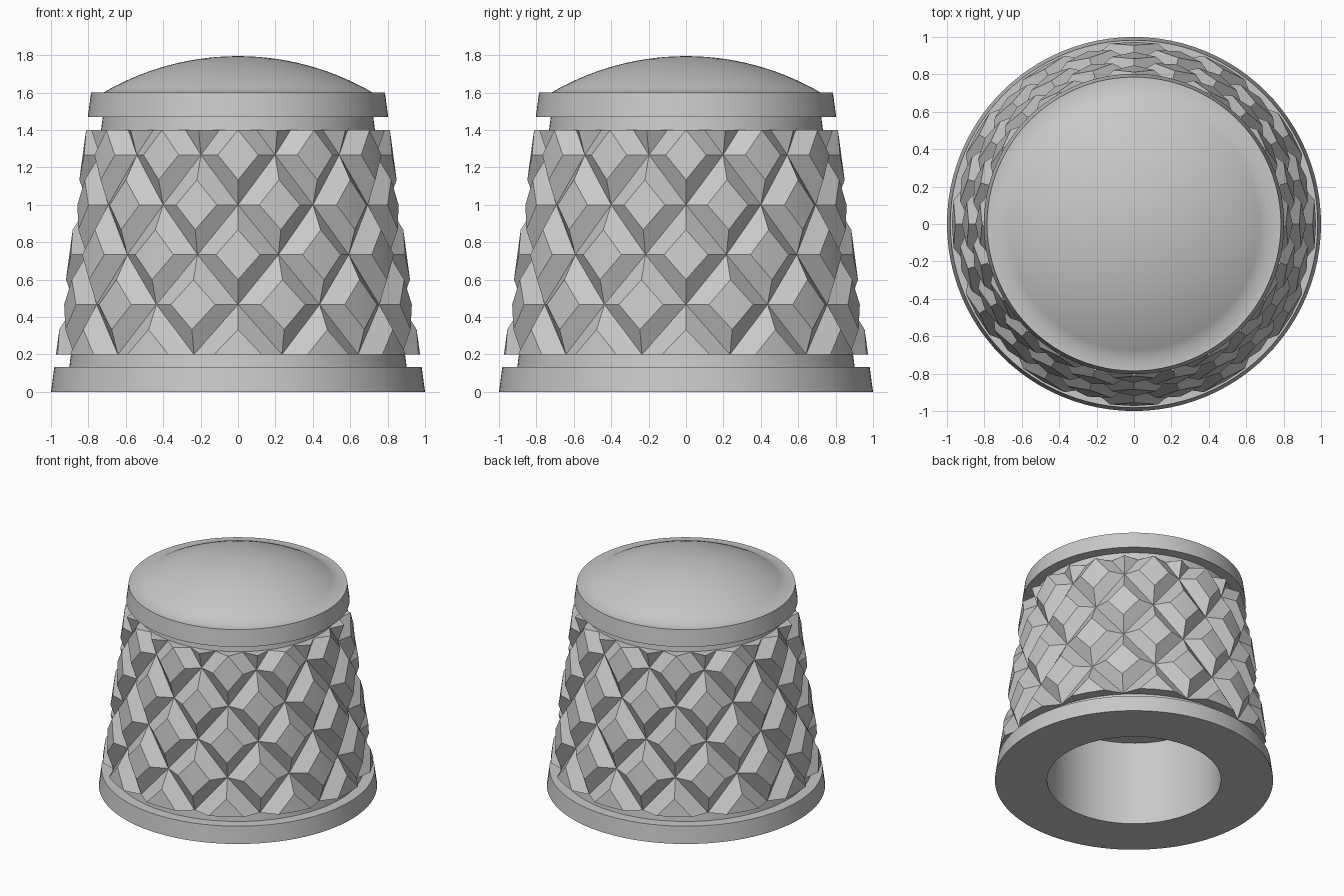
import bpy, bmesh, math
from mathutils import Vector

cube = bpy.data.objects.get("Cube")
if cube:
    bpy.data.objects.remove(cube, do_unlink=True)

grey = bpy.data.materials.new("plain grey")
grey.use_nodes = True
colour = (0.58, 0.58, 0.58, 1)
grey.diffuse_color = colour
grey.node_tree.nodes["Principled BSDF"].inputs["Base Color"].default_value = colour


def finish(bm, name, angle):
    bmesh.ops.recalc_face_normals(bm, faces=bm.faces)
    mesh = bpy.data.meshes.new(name)
    bm.to_mesh(mesh)
    bm.free()
    mesh.materials.append(grey)
    obj = bpy.data.objects.new(name, mesh)
    bpy.context.collection.objects.link(obj)
    bpy.ops.object.select_all(action='DESELECT')
    obj.select_set(True)
    bpy.context.view_layer.objects.active = obj
    bpy.ops.object.shade_smooth_by_angle(angle=math.radians(angle))
    return obj


def outer(z):
    """Radius of the tapered envelope at a height."""
    return 1 - 0.134 * z


def core(z):
    return outer(z) - 0.08


# Turned body: base flange, tapered core, cap flange, dome and blind bore
BASE, LOW, HIGH, CAP, RIM = 0.133, 0.2, 1.4, 1.47, 1.6
profile = [(0, 0.667), (0.625, 0.667), (0.625, 0), (outer(0), 0),
           (outer(BASE), BASE), (core(BASE), BASE), (core(CAP), CAP),
           (outer(CAP), CAP), (outer(RIM), RIM)]
DOME_R, DOME_H, STEPS = 0.72, 0.195, 14
sphere = (DOME_R ** 2 + DOME_H ** 2) / (2 * DOME_H)
sweep = math.asin(DOME_R / sphere)
for i in range(STEPS + 1):
    a = sweep * (1 - i / STEPS)
    profile.append((sphere * math.sin(a), RIM + DOME_H - sphere * (1 - math.cos(a))))

bm = bmesh.new()
verts = [bm.verts.new((r, 0, z)) for r, z in profile]
edges = [bm.edges.new(pair) for pair in zip(verts, verts[1:])]
bmesh.ops.spin(bm, geom=verts + edges, cent=(0, 0, 0), axis=(0, 0, 1),
               angle=math.tau, steps=96, use_merge=False)
bmesh.ops.remove_doubles(bm, verts=bm.verts, dist=0.0005)
finish(bm, "turned_body", 35)

# Knurled grip: staggered rows of truncated diamond studs on the cone
COLUMNS, ROW, GROOVE = 12, (HIGH - LOW) / 4.5, 0.065
half_turn = math.pi / COLUMNS
compass = [(1, 0), (0, 1), (-1, 0), (0, -1)]
bm = bmesh.new()


def point(angle, z, depth):
    r = outer(z) - depth
    return bm.verts.new((r * math.sin(angle), -r * math.cos(angle), z))


for row in range(6):
    z0 = LOW + row * ROW
    for col in range(COLUMNS):
        a0 = (2 * col + row % 2) * half_turn
        centre = point(a0, z0, 0)
        top = [point(a0 + u * half_turn / 2, z0 + v * ROW / 2, 0) for u, v in compass]
        foot = [point(a0 + u * half_turn, z0 + v * ROW, GROOVE) for u, v in compass]
        for i in range(4):
            j = (i + 1) % 4
            bm.faces.new((centre, top[i], top[j]))
            bm.faces.new((top[i], foot[i], foot[j], top[j]))
bmesh.ops.remove_doubles(bm, verts=bm.verts, dist=0.001)

# Trim the grip level at both ends and close each end in to the core
for z, side in ((LOW, -1), (HIGH, 1)):
    bmesh.ops.bisect_plane(bm, geom=bm.verts[:] + bm.edges[:] + bm.faces[:], dist=0.0005,
                           plane_co=(0, 0, z), plane_no=(0, 0, side), clear_outer=True)
for z in (LOW, HIGH):
    rim = [e for e in bm.edges if e.is_boundary
           and all(abs(v.co.z - z) < 0.002 for v in e.verts)]
    ring = bmesh.ops.extrude_edge_only(bm, edges=rim)["geom"]
    for v in ring:
        if isinstance(v, bmesh.types.BMVert):
            flat = Vector((v.co.x, v.co.y, 0)).normalized() * (core(z) - 0.02)
            v.co = (flat.x, flat.y, z)
finish(bm, "knurled_grip", 18)
